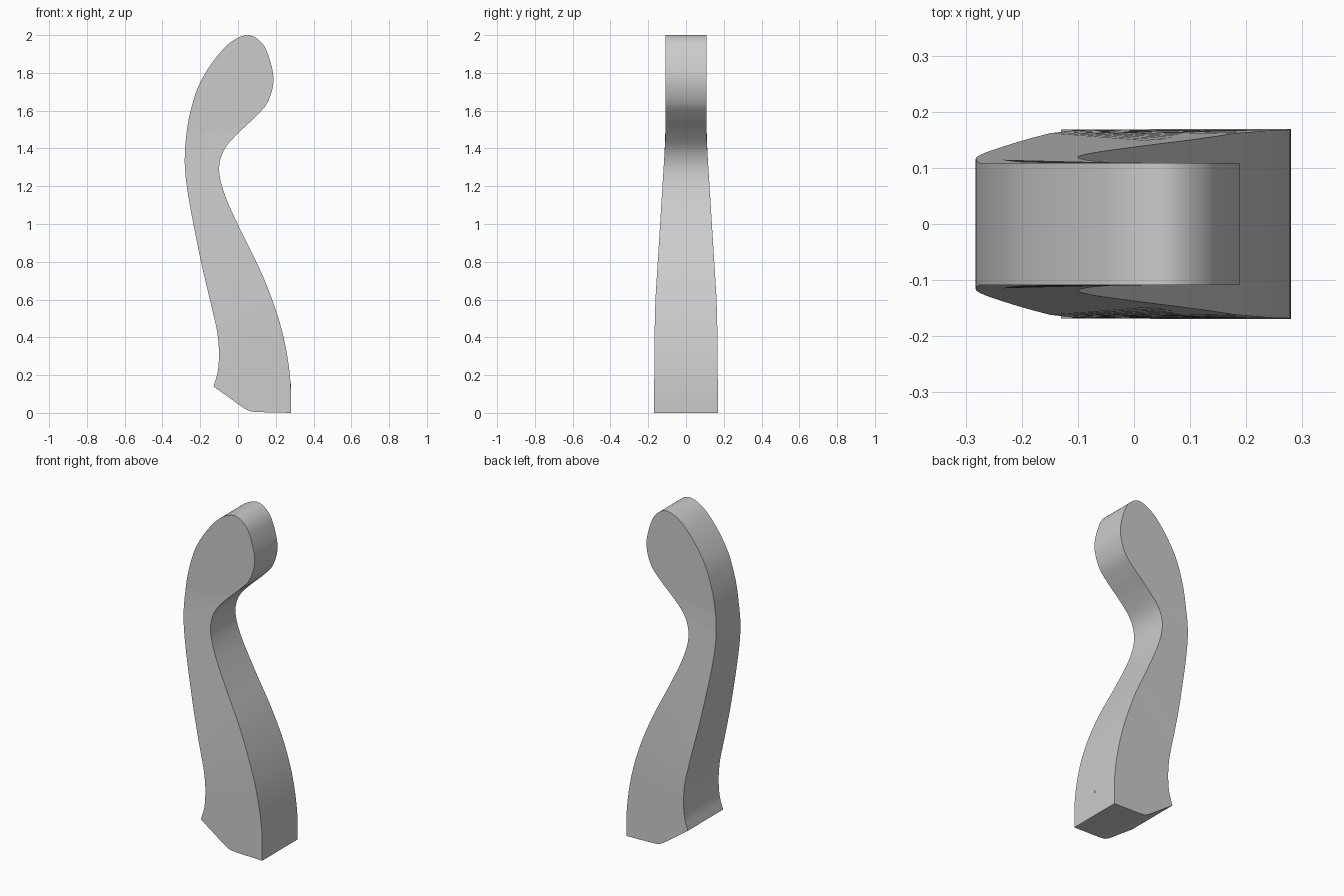
import bpy
import bmesh
from mathutils import Vector

STEPS = 6  # curve samples between neighbouring control points

default_cube = bpy.data.objects.get("Cube")
if default_cube:
    bpy.data.objects.remove(default_cube, do_unlink=True)


def make_material(name, value):
    material = bpy.data.materials.new(name)
    material.use_nodes = True
    colour = (value, value, value, 1.0)
    material.diffuse_color = colour
    material.node_tree.nodes["Principled BSDF"].inputs["Base Color"].default_value = colour
    return material


def smooth_path(points, after=None):
    """Interpolate a smooth curve through the points; 'after' steers the end tangent."""
    pts = [Vector(p) for p in points]
    pts = [2 * pts[0] - pts[1]] + pts + [Vector(after) if after else 2 * pts[-1] - pts[-2]]
    path = []
    for a, b, c, d in zip(pts, pts[1:], pts[2:], pts[3:]):
        for step in range(STEPS):
            t = step / STEPS
            path.append(0.5 * (2 * b + (c - a) * t + (2 * a - 5 * b + 4 * c - d) * t ** 2
                               + (3 * b - a - 3 * c + d) * t ** 3))
    return path + [pts[-2]]


def half_depth(z):
    """Half thickness of the handle: wide at the foot, tapering to the head."""
    stations = [(0, .169), (.4, .167), (.6, .162), (1.45, .109), (2.1, .109)]
    for (low, wide), (high, narrow) in zip(stations, stations[1:]):
        if z <= high:
            return wide + (narrow - wide) * max(0, z - low) / (high - low)
    return stations[-1][1]


def finish(name, bm, material):
    bmesh.ops.recalc_face_normals(bm, faces=bm.faces)
    mesh = bpy.data.meshes.new(name)
    bm.to_mesh(mesh)
    bm.free()
    mesh.materials.append(material)
    obj = bpy.data.objects.new(name, mesh)
    bpy.context.collection.objects.link(obj)
    return obj


grey = make_material("light grey", 0.6)

# Outline of the curved handle: outer spine, inner grip and rounded foot
spine = smooth_path([(-.13, .14), (-.107, .22), (-.101, .32), (-.109, .42), (-.13, .52),
                     (-.168, .68), (-.2, .82), (-.253, 1.09), (-.278, 1.26), (-.281, 1.38),
                     (-.267, 1.52), (-.24, 1.64), (-.2, 1.75), (-.125, 1.87),
                     (-.035, 1.965), (.055, 2)], after=(.125, 1.965))
grip = smooth_path([(.28, 0), (.277, .17), (.25, .36), (.2, .545), (.12, .75),
                    (.01, .975), (-.07, 1.155), (-.1, 1.285), (-.075, 1.39), (0, 1.48),
                    (.09, 1.565), (.157, 1.645), (.188, 1.76), (.165, 1.88),
                    (.125, 1.96), (.055, 2)], after=(-.035, 1.965))
foot = smooth_path([(-.13, .14), (-.05, .083), (.01, .04), (.055, .013), (.1, .005), (.28, 0)])

# Handle body: mirrored side walls joined by a band around the outline
bm = bmesh.new()


def add_side(sign):
    def place(path):
        return [bm.verts.new((p.x, sign * half_depth(p.y), p.y)) for p in path]
    left = place(spine)
    right = place(grip[:-1]) + [left[-1]]
    base = [left[0]] + place(foot[1:-1]) + [right[0]]
    for i in range(len(left) - 1):
        corners = [left[i], right[i], right[i + 1], left[i + 1]]
        bm.faces.new(corners[:3] if right[i + 1] == left[i + 1] else corners)
    bm.faces.new(base)
    return base[:-1] + right[:-1] + left[:0:-1]


near, far = add_side(-1), add_side(1)
for i in range(len(near)):
    bm.faces.new((near[i - 1], near[i], far[i], far[i - 1]))
handle = finish("handle", bm, grey)

bpy.ops.object.select_all(action="DESELECT")
handle.select_set(True)
bpy.context.view_layer.objects.active = handle
bpy.ops.object.shade_smooth_by_angle(angle=0.5)

# Two hairline marks near the foot of the grip
for name, bottom, top in (("lower_mark", .07, .085), ("upper_mark", .11, .155)):
    bm = bmesh.new()
    bmesh.ops.create_cube(bm, size=1)
    bmesh.ops.scale(bm, verts=bm.verts, vec=(.004, .004, top - bottom))
    bmesh.ops.translate(bm, verts=bm.verts, vec=(.278, 0, (bottom + top) / 2))
    finish(name, bm, grey)
